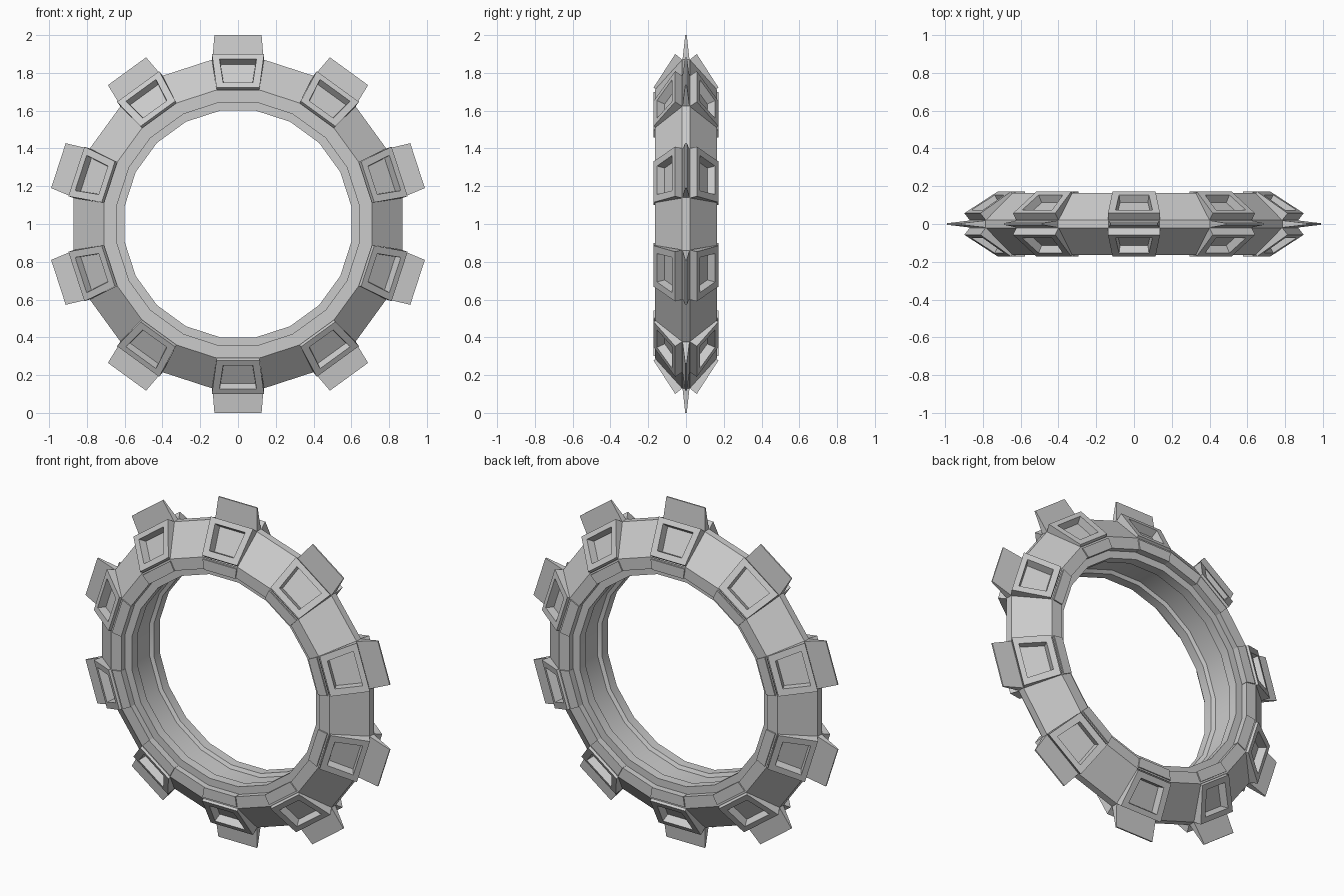
import bpy, bmesh
from math import tan, sin, cos, pi, radians
from mathutils import Vector

if "Cube" in bpy.data.objects:
    bpy.data.objects.remove(bpy.data.objects["Cube"])

N = 20                      # ring facets: blocks on even ones, plain on odd ones
T = tan(pi / N)


def place(r, y, t, k):
    """Radius, depth and tangential offset in facet k -> world position."""
    a = pi / 2 + k * 2 * pi / N
    return Vector((r * cos(a) + t * sin(a), y, 1 + r * sin(a) - t * cos(a)))


def finish(bm, name):
    bmesh.ops.recalc_face_normals(bm, faces=bm.faces)
    me = bpy.data.meshes.new(name)
    bm.to_mesh(me)
    bm.free()
    ob = bpy.data.objects.new(name, me)
    bpy.context.collection.objects.link(ob)
    return ob


def lathe(name, profile, skip=()):
    """Faceted ring; profile steps in skip are left open on the block facets."""
    bm = bmesh.new()
    rings = [[bm.verts.new(place(r, y, -r * T, k)) for r, y in profile] for k in range(N)]
    for k in range(N):
        # ring k is one edge of facet k, its neighbour the other
        b, a = rings[k], rings[(k - 1) % N]
        for i in range(len(profile) - 1):
            if not (k % 2 == 0 and i in skip):
                bm.faces.new((a[i], a[i + 1], b[i + 1], b[i]))
    return finish(bm, name)


def wedge(bm, profile, k, widths=None):
    """Closed prism filling facet k; returns the face between profile points 1 and 2."""
    w = widths or [p[0] * T for p in profile]
    l = [bm.verts.new(place(r, y, -h, k)) for (r, y), h in zip(profile, w)]
    q = [bm.verts.new(place(r, y, h, k)) for (r, y), h in zip(profile, w)]
    faces = [bm.faces.new(l), bm.faces.new(q[::-1])]
    n = len(profile)
    for i in range(n):
        j = (i + 1) % n
        faces.append(bm.faces.new((l[i], q[i], q[j], l[j])))
    bmesh.ops.recalc_face_normals(bm, faces=faces)
    return faces[3]


# main faceted ring body with a stepped inner rim
half = [(.60, .13), (.643, .13), (.643, .165), (.71, .165), (.87, .02)]
lathe("ring_body", half + [(r, -y) for r, y in reversed(half)], skip=(3, 5))

# smooth inner bore with a shallow channel
chan = [(.60, .13), (.60, .075), (.62, .065)]
inner = lathe("inner_bore", chan + [(r, -y) for r, y in reversed(chan)])
bpy.ops.object.select_all(action='DESELECT')
inner.select_set(True)
bpy.context.view_layer.objects.active = inner
bpy.ops.object.shade_smooth_by_angle(angle=radians(30))

# slightly raised rim pads under the blocks
bm = bmesh.new()
for k in range(0, N, 2):
    for s in (-1, 1):
        wedge(bm, [(.70, .15 * s), (.70, .172 * s), (.641, .172 * s), (.641, .135 * s)], k)
finish(bm, "rim_pads")

# framed panels with recessed windows
bm = bmesh.new()
for k in range(0, N, 2):
    tangent = place(0, 0, 1, k) - place(0, 0, 0, k)
    for s in (-1, 1):
        f = wedge(bm, [(.87, .02 * s), (.90, .057 * s), (.722, .172 * s), (.702, .143 * s),
                       (.75, .05 * s)], k, [.138, .138, .114, .111, .118])
        bmesh.ops.inset_region(bm, faces=[f], thickness=.045)
        c = f.calc_center_median()
        for v in f.verts:                       # frame is heavier at the sides
            v.co += tangent * (c - v.co).dot(tangent) * .06
        bmesh.ops.inset_region(bm, faces=[f], thickness=.008, depth=-.045)
finish(bm, "window_panels")

# thin tapered fins
bm = bmesh.new()
for k in range(0, N, 2):
    wedge(bm, [(.84, .022), (1.0, .004), (1.0, -.004), (.84, -.022)], k, [.138, .125, .125, .138])
finish(bm, "outer_fins")
